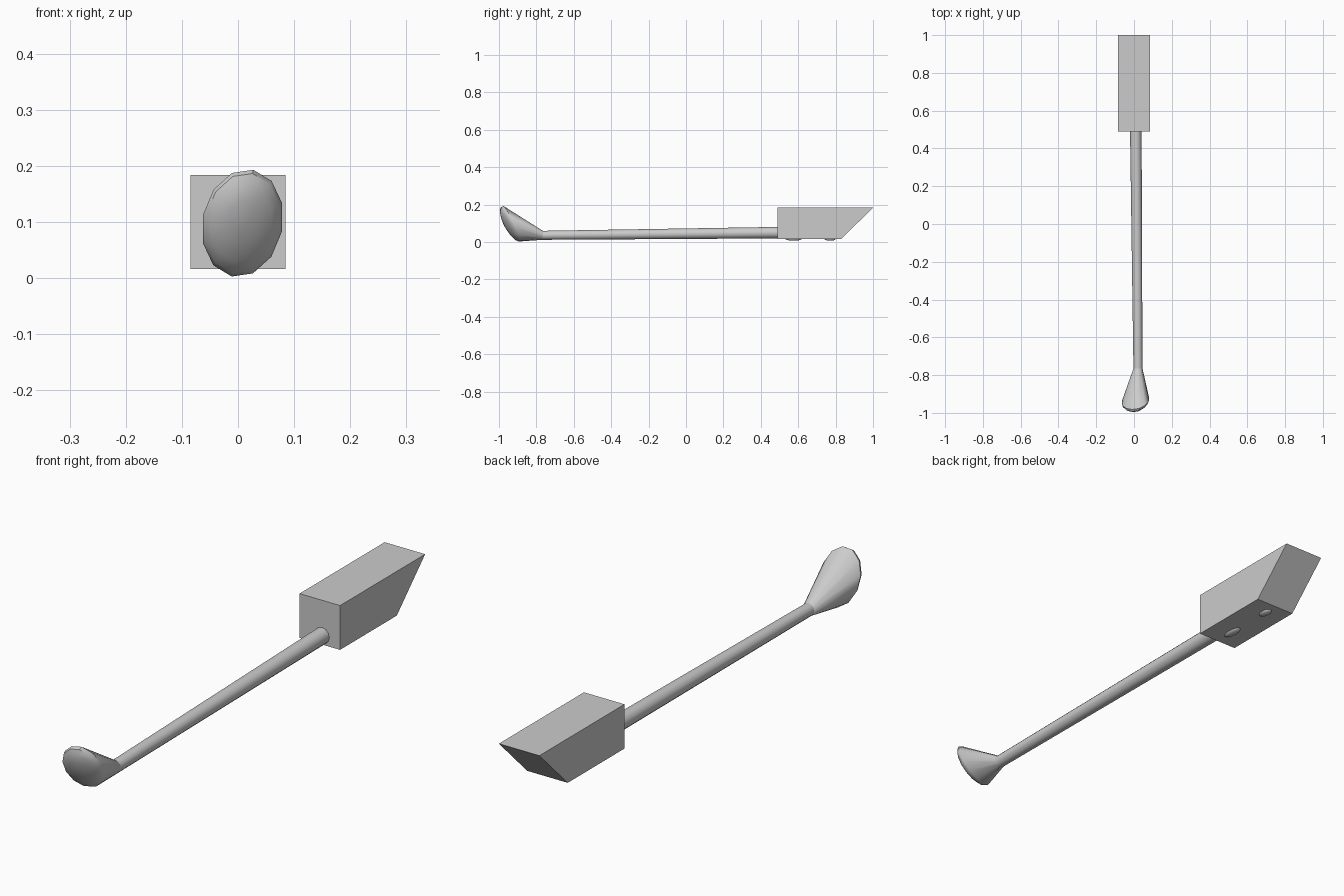
import bpy, bmesh
from math import sin, cos, pi, radians
from mathutils import Matrix, Vector

cube = bpy.data.objects.get("Cube")
if cube:
    bpy.data.objects.remove(cube, do_unlink=True)

grey = bpy.data.materials.new("plain grey")
grey.use_nodes = True
colour = (0.6, 0.6, 0.6, 1)
grey.diffuse_color = colour
grey.node_tree.nodes["Principled BSDF"].inputs["Base Color"].default_value = colour
SIDES = 12


def finish(name, bm, smooth=None):
    bmesh.ops.recalc_face_normals(bm, faces=bm.faces)
    mesh = bpy.data.meshes.new(name)
    bm.to_mesh(mesh)
    bm.free()
    mesh.materials.append(grey)
    obj = bpy.data.objects.new(name, mesh)
    bpy.context.collection.objects.link(obj)
    if smooth:
        bpy.ops.object.select_all(action='DESELECT')
        obj.select_set(True)
        bpy.context.view_layer.objects.active = obj
        bpy.ops.object.shade_smooth_by_angle(angle=radians(smooth))
    return obj


def loft(name, rings, smooth):
    bm = bmesh.new()
    loops = [[bm.verts.new(p) for p in ring] for ring in rings]
    for a, b in zip(loops, loops[1:]):
        for i in range(SIDES):
            j = (i + 1) % SIDES
            bm.faces.new((a[i], a[j], b[j], b[i]))
    bm.faces.new(loops[0])
    bm.faces.new(loops[-1])
    return finish(name, bm, smooth)


def circle(x, y, z, r):
    angles = [2 * pi * i / SIDES for i in range(SIDES)]
    return [Vector((x + r * cos(a), y, z + r * sin(a))) for a in angles]


def head_ring(scale, bulge):
    """Leaning ellipse on the tilted striking plane, pushed forward by bulge."""
    ring = []
    for p in circle(0, 0, 0, scale):
        u, w = p.x * 0.072, p.z * 0.097
        x = u * cos(0.2) + w * sin(0.2)
        z = w * cos(0.2) - u * sin(0.2)
        y = -0.935 + 0.22 * x - 0.48 * z - bulge
        ring.append(Vector((x + 0.008, y, z + 0.098)))
    return ring


# Tapered shaft, running into the block
neck = circle(0.021, -0.765, 0.036, 0.024)
loft("shaft", [circle(0.009, 0.56, 0.051, 0.031), neck], 40)

# Flared head with a shallow domed face
loft("head", [neck, head_ring(1, 0), head_ring(0.93, 0.014),
              head_ring(0.72, 0.027), head_ring(0.4, 0.036),
              head_ring(0.08, 0.039)], 40)

# Block with a slanted back end
bm = bmesh.new()
profile = [(0.49, 0.016), (0.83, 0.016), (1.0, 0.184), (0.49, 0.184)]
face = bm.faces.new([bm.verts.new((-0.085, y, z)) for y, z in profile])
extruded = bmesh.ops.extrude_face_region(bm, geom=[face])["geom"]
bmesh.ops.translate(bm, vec=(0.17, 0, 0),
                    verts=[v for v in extruded if isinstance(v, bmesh.types.BMVert)])
finish("block", bm)

# Low rounded bumps under the block
for name, y, half in (("front_bump", 0.575, 0.045), ("back_bump", 0.77, 0.032)):
    bm = bmesh.new()
    bmesh.ops.create_uvsphere(bm, u_segments=SIDES, v_segments=8, radius=1)
    bmesh.ops.transform(bm, verts=bm.verts, matrix=Matrix.Translation((-0.003, y, 0.018))
                        @ Matrix.Diagonal((0.018, half, 0.011, 1)))
    finish(name, bm, 60)
